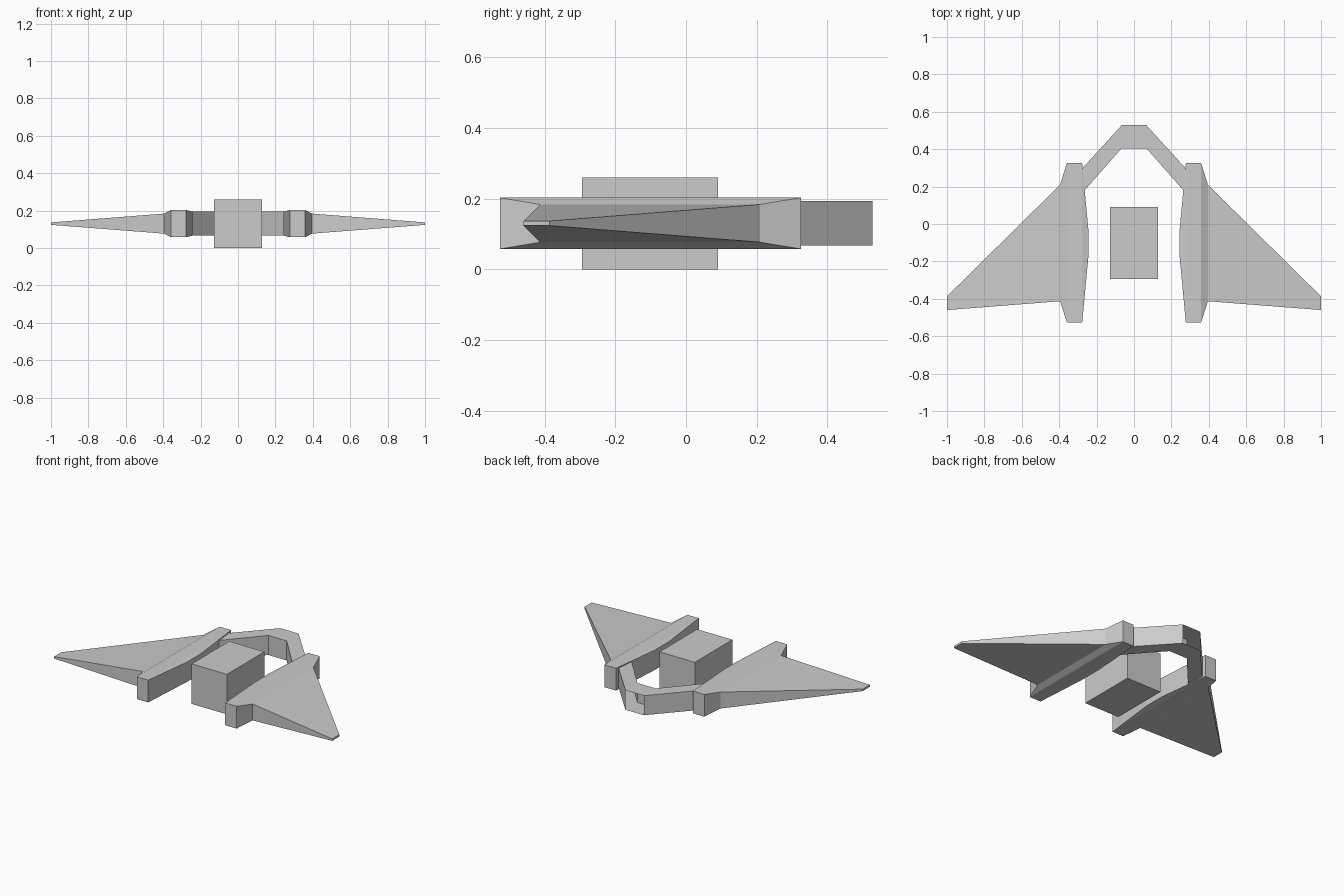
import bpy, bmesh

if "Cube" in bpy.data.objects:
    bpy.data.objects.remove(bpy.data.objects["Cube"])


def loft(name, rings, cap_first=False, cap_last=False, mirror=False, open_rear=False):
    """Skin a row of four-cornered rings into one flat-shaded object."""
    bm = bmesh.new()
    loops = [[bm.verts.new(p) for p in ring] for ring in rings]
    for a, b in zip(loops, loops[1:]):
        for i in range(4):
            j = (i + 1) % 4
            bm.faces.new((a[i], a[j], b[j], b[i]))
    if cap_first:
        bm.faces.new(loops[0][::-1])
    if cap_last:
        bm.faces.new(loops[-1])
    bmesh.ops.recalc_face_normals(bm, faces=bm.faces[:])
    if open_rear:
        rear = [f for f in bm.faces if all(v.co.y > 0.52 for v in f.verts)]
        bmesh.ops.delete(bm, geom=rear, context='FACES')
    mesh = bpy.data.meshes.new(name)
    bm.to_mesh(mesh)
    bm.free()
    obj = bpy.data.objects.new(name, mesh)
    bpy.context.collection.objects.link(obj)
    if mirror:
        obj.modifiers.new("mirror", 'MIRROR').use_clip = False
    return obj


def section(x, y0, y1, z0, z1):
    """Rectangle across x."""
    return [(x, y0, z0), (x, y1, z0), (x, y1, z1), (x, y0, z1)]


# Central cabin block
loft("cabin", [section(-0.127, -0.295, 0.09, 0, 0.26),
               section(0.127, -0.295, 0.09, 0, 0.26)], True, True)

# Side pods, bevelled inward and outward
root = section(0.395, -0.413, 0.21, 0.077, 0.184)
loft("side_pod", [section(0.244, -0.175, -0.03, 0.066, 0.195),
                  section(0.277, -0.527, 0.325, 0.058, 0.203),
                  section(0.359, -0.527, 0.325, 0.058, 0.203),
                  root], cap_first=True, mirror=True)

# Tapering wings, continuing from the pod edge
loft("wing", [root, section(1.0, -0.46, -0.387, 0.124, 0.137)],
     cap_last=True, mirror=True)

# Angled rear bar joining the pods, with an open rear centre
outer = [(0.277, 0.297), (0.066, 0.528)]
inner = [(0.264, 0.18), (0.066, 0.405)]
half = [[(ox, oy, 0.067), (ox, oy, 0.194), (ix, iy, 0.194), (ix, iy, 0.067)]
        for (ox, oy), (ix, iy) in zip(outer, inner)]
other = [[(-x, y, z) for x, y, z in ring] for ring in reversed(half)]
loft("rear_bar", half + other, open_rear=True)
